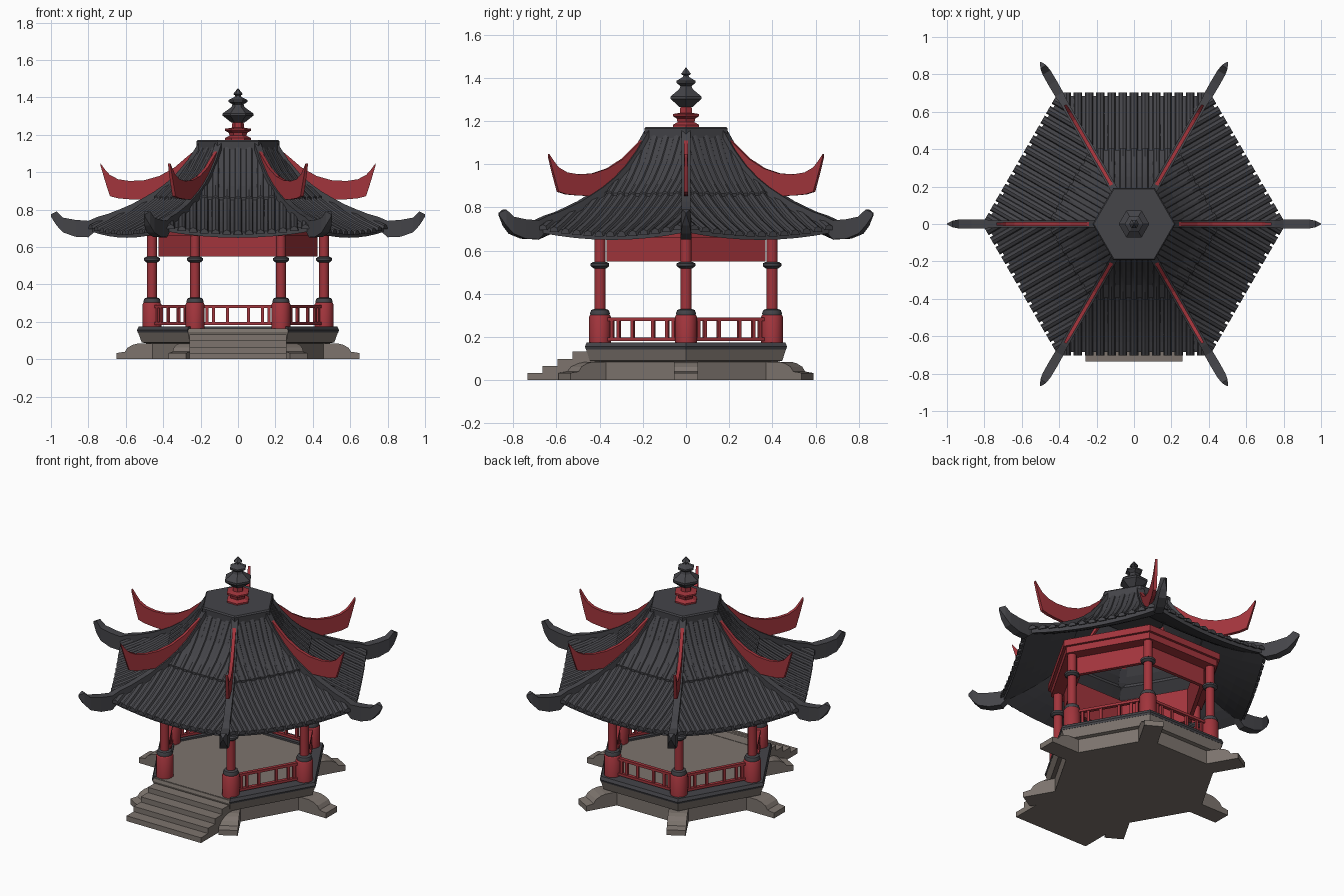
import bpy, bmesh, math
from math import cos, sin, pi, sqrt, radians

if "Cube" in bpy.data.objects:
    bpy.data.objects.remove(bpy.data.objects["Cube"])


def material(name, col):
    m = bpy.data.materials.new(name)
    m.diffuse_color = (*col, 1)
    m.use_nodes = True
    m.node_tree.nodes["Principled BSDF"].inputs["Base Color"].default_value = m.diffuse_color
    return m


RED = material("red lacquer", (0.36, 0.035, 0.045))
DARK = material("dark tile", (0.058, 0.058, 0.066))
STONE = material("warm stone", (0.205, 0.175, 0.155))
SIDES = [radians(30 + 60 * k) for k in range(6)]     # index 4 is the front
CORNERS = [radians(60 * k) for k in range(6)]


def build(name, lofts, mat, smooth=False):
    """Each loft is a list of closed sections, bridged and capped."""
    bm = bmesh.new()
    for secs in lofts:
        rings = [[bm.verts.new(p) for p in s] for s in secs]
        n = len(rings[0])
        for a, b in zip(rings, rings[1:]):
            for i in range(n):
                j = (i + 1) % n
                bm.faces.new((a[i], a[j], b[j], b[i]))
        bm.faces.new(rings[0][::-1])
        bm.faces.new(rings[-1])
    bmesh.ops.recalc_face_normals(bm, faces=bm.faces)
    me = bpy.data.meshes.new(name)
    bm.to_mesh(me)
    bm.free()
    me.materials.append(mat)
    ob = bpy.data.objects.new(name, me)
    bpy.context.collection.objects.link(ob)
    if smooth:
        bpy.ops.object.select_all(action='DESELECT')
        ob.select_set(True)
        bpy.context.view_layer.objects.active = ob
        bpy.ops.object.shade_smooth_by_angle(angle=radians(35))
    return ob


def place(phi, t, a, z):
    """t sideways, a outward along direction phi."""
    return (a * cos(phi) - t * sin(phi), a * sin(phi) + t * cos(phi), z)


def lathe(profile, n=6, x=0, y=0):
    return [[(x + r * cos(2 * pi * i / n), y + r * sin(2 * pi * i / n), z)
             for i in range(n)] for r, z in profile]


def box(phi, t0, t1, a0, a1, z0, z1):
    return [[place(phi, t, a, z) for t, a in ((t0, a0), (t1, a0), (t1, a1), (t0, a1))]
            for z in (z0, z1)]


def ribbon(phi, rows):
    """Upright blade from rows of (radius, top, bottom, half width)."""
    return [[place(phi, -w, r, b), place(phi, w, r, b), place(phi, w, r, t),
             place(phi, -w, r, t)] for r, t, b, w in rows]


def prism(phi, half, profile):
    return [[place(phi, t, a, z) for a, z in profile] for t in (-half, half)]


# --- stone base, feet and stairs
build("base_block", [lathe([(0.49, 0), (0.49, 0.09)])], STONE)
build("base_slab", [lathe([(0.49, 0.085), (0.515, 0.09), (0.535, 0.145), (0.53, 0.163)])], STONE)
foot = [(0.42, 0), (0.65, 0), (0.65, 0.033), (0.605, 0.04), (0.59, 0.062),
        (0.56, 0.078), (0.53, 0.085), (0.42, 0.085)]
build("corner_feet", [prism(c, 0.055, foot) for c in CORNERS], STONE)
stair = [(0.38, 0), (0.735, 0)]
for i in range(5):
    a = 0.735 - 0.07 * i
    stair += [(a, 0.033 * (i + 1)), (a - 0.07, 0.033 * (i + 1))]
build("front_stairs", [prism(SIDES[4], 0.258, stair + [(0.38, 0.165)])], STONE)

# --- dark rim on the open edges of the floor
rim = []
for k, s in enumerate(SIDES):
    if k != 4:
        rim.append([[place(s, d * a / sqrt(3), a, z) for a, d in
                     ((0.38, -1), (0.38, 1), (o, 1), (o, -1))]
                    for o, z in ((0.464, 0.143), (0.468, 0.155), (0.46, 0.174))])
build("floor_rim", rim, DARK)

# --- columns with collars
cols, collars = [], []
for c in CORNERS:
    x, y = 0.46 * cos(c), 0.46 * sin(c)
    cols.append(lathe([(0.05, 0.16), (0.05, 0.295), (0.045, 0.302), (0.026, 0.31),
                       (0.026, 0.76)], 12, x, y))
    collars.append(lathe([(0.044, 0.297), (0.046, 0.31), (0.04, 0.325), (0.026, 0.33)], 12, x, y))
    collars.append(lathe([(0.03, 0.518), (0.043, 0.528), (0.043, 0.54), (0.03, 0.548)], 12, x, y))
build("columns", cols, RED, True)
build("column_collars", collars, DARK, True)

# --- railings on five sides
rails = []
for k, s in enumerate(SIDES):
    if k == 4:
        continue
    for z in (0.19, 0.283):
        rails.append(box(s, -0.19, 0.19, 0.388, 0.41, z - 0.008, z + 0.008))
    for t in (-0.165, -0.13, -0.055, 0.055, 0.13, 0.165):
        rails.append(box(s, t - 0.008, t + 0.008, 0.392, 0.406, 0.19, 0.283))
build("railings", rails, RED)

# --- beam panels and cornice under the roof
beams = []
for s in SIDES:
    for a0, a1, z0, z1 in ((0.345, 0.367, 0.55, 0.76), (0.345, 0.435, 0.66, 0.70),
                           (0.345, 0.45, 0.70, 0.74)):
        beams.append([[place(s, d * a / sqrt(3), a, z) for a, d in
                       ((a0, -1), (a0, 1), (a1, 1), (a1, -1))] for z in (z0, z1)])
build("roof_beams", beams, RED)

# --- curved roof: height from distance, corners lifted
CURVE = [(0.18, 1.125), (0.25, 1.0), (0.32, 0.915), (0.40, 0.845),
         (0.50, 0.775), (0.60, 0.718), (0.71, 0.668)]


def roof_z(a, t):
    for (a0, z0), (a1, z1) in zip(CURVE, CURVE[1:]):
        if a <= a1:
            break
    lift = 0.035 * min(1, abs(t) * sqrt(3) / a) ** 2 * ((a - 0.18) / 0.5) ** 2
    return z0 + (z1 - z0) * (a - a0) / (a1 - a0) + lift


def roof_tier(name, a0, a1, up, rad, overhang):
    sheets, tubes = [], []
    steps = [a0 + (a1 - a0) * i / 6 for i in range(7)]
    spread = [i / 4 - 1 for i in range(9)]
    for s in SIDES:
        sheets.append([[place(s, d * a / sqrt(3), a, roof_z(a, d * a / sqrt(3)) + up)
                        for d in spread] +
                       [place(s, d * a / sqrt(3), a, roof_z(a, d * a / sqrt(3)) + up - 0.03)
                        for d in spread[::-1]] for a in steps])
        for k in range(-6, 7):
            t, end = 0.06 * k, a1 + overhang
            start = max(a0, abs(t) * sqrt(3))
            if start > end - 0.03:
                continue
            secs = []
            for i in range(7):
                a = start + (end - start) * i / 6
                z = roof_z(a, t) + up - 0.006
                secs.append([place(s, t + rad * cos(q * pi / 4), a, z + rad * 1.1 * sin(q * pi / 4))
                             for q in range(5)])
            tubes.append(secs)
    build(name + "_roof_sheet", sheets, DARK)
    build(name + "_roof_tiles", tubes, DARK, True)


roof_tier("lower", 0.36, 0.685, 0, 0.023, 0.018)
roof_tier("upper", 0.185, 0.395, 0.015, 0.019, 0.008)

# --- hip ridges ending in upturned tips
hip = []
for i in range(10):
    r = 0.21 + 0.06 * i
    a = r * sqrt(3) / 2
    z = roof_z(a, a)
    hip.append((r, z + 0.035, z - 0.03, 0.02))
hip += [(0.80, 0.74, 0.652, 0.024), (0.87, 0.745, 0.655, 0.025), (0.935, 0.757, 0.678, 0.024),
        (0.97, 0.79, 0.715, 0.018), (1.0, 0.775, 0.762, 0.003)]
build("hip_ridges", [ribbon(c, hip) for c in CORNERS], DARK)

# --- red fins sweeping up above the ridges
fin = [(0.21, 1.135, 1.06, 0.01), (0.27, 1.085, 0.98, 0.01), (0.34, 1.025, 0.92, 0.01),
       (0.42, 0.98, 0.87, 0.01), (0.50, 0.957, 0.852, 0.01), (0.58, 0.953, 0.855, 0.01),
       (0.64, 0.962, 0.86, 0.01), (0.685, 0.985, 0.872, 0.01), (0.71, 1.013, 0.95, 0.009),
       (0.735, 1.047, 1.035, 0.007)]
build("red_fins", [ribbon(c, fin) for c in CORNERS], RED)

# --- roof cap and finial
build("roof_cap", [lathe([(0.205, 1.09), (0.22, 1.118), (0.222, 1.165), (0.215, 1.173)])], DARK)
build("finial_base", [lathe([(0.07, 1.17), (0.07, 1.182), (0.045, 1.195), (0.05, 1.212),
                             (0.07, 1.222), (0.07, 1.232), (0.032, 1.238), (0.03, 1.272)])], RED)
build("finial_top", [lathe([(0.035, 1.265), (0.082, 1.302), (0.082, 1.314), (0.035, 1.348),
                            (0.03, 1.362), (0.05, 1.376), (0.05, 1.386), (0.018, 1.403),
                            (0.014, 1.41), (0.026, 1.418), (0.002, 1.447)])], DARK)
